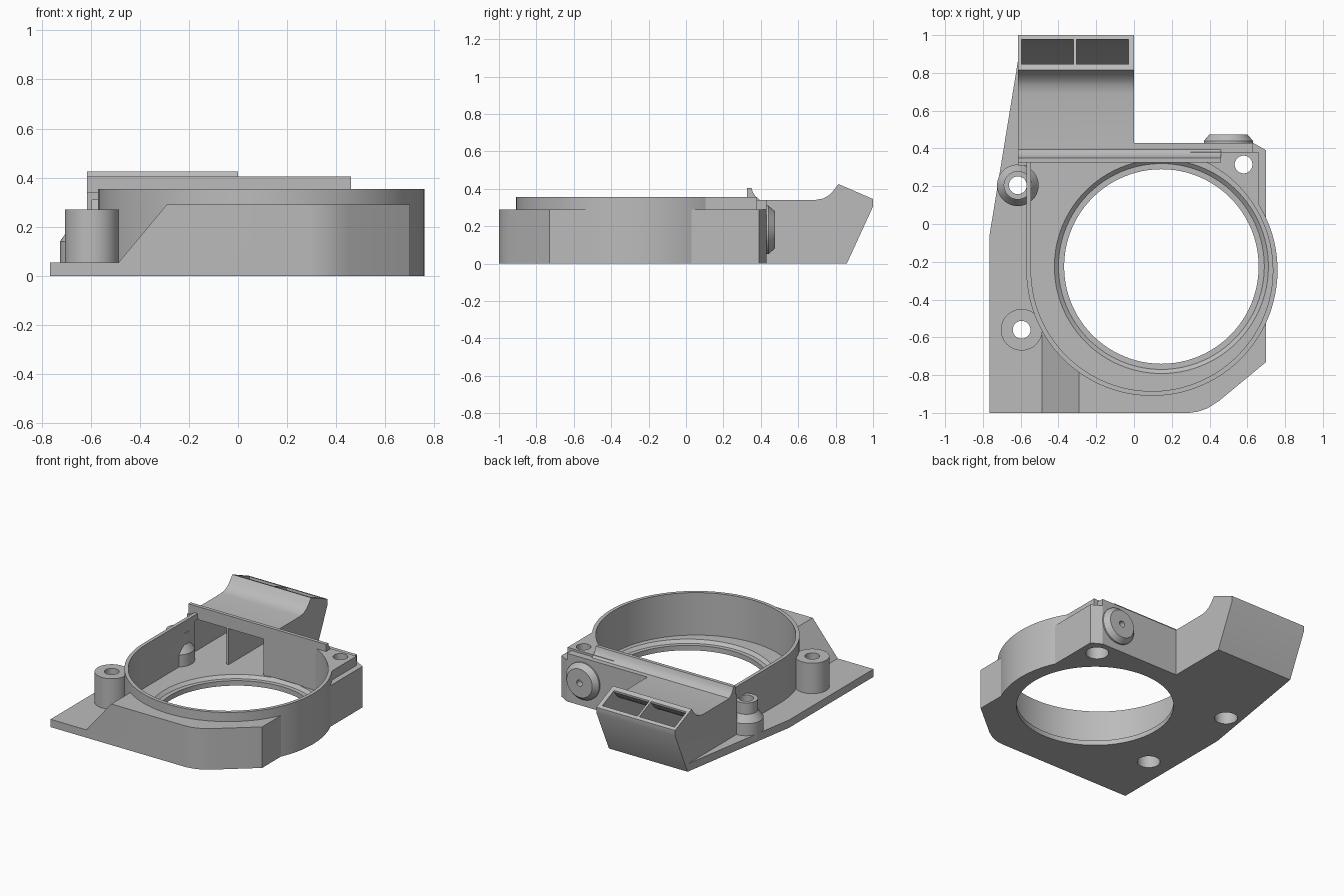
import bpy, bmesh
from math import asin, cos, sin, pi, radians
from mathutils import Matrix

cube = bpy.data.objects.get("Cube")
if cube:
    bpy.data.objects.remove(cube, do_unlink=True)

grey = bpy.data.materials.new("plastic_grey")
grey.use_nodes = True
colour = (0.5, 0.5, 0.5, 1)
grey.diffuse_color = colour
grey.node_tree.nodes["Principled BSDF"].inputs["Base Color"].default_value = colour


def finish(name, bm):
    bmesh.ops.recalc_face_normals(bm, faces=bm.faces[:])
    mesh = bpy.data.meshes.new(name)
    bm.to_mesh(mesh)
    bm.free()
    mesh.materials.append(grey)
    ob = bpy.data.objects.new(name, mesh)
    bpy.context.collection.objects.link(ob)
    return ob


def prism(name, pts, lo, hi, axis="z", top_pts=None):
    """Extrude an outline along z (xy outline) or x (yz outline)."""
    place = (lambda p, h: (p[0], p[1], h)) if axis == "z" else (lambda p, h: (h, p[0], p[1]))
    bm = bmesh.new()
    a = [bm.verts.new(place(p, lo)) for p in pts]
    b = [bm.verts.new(place(p, hi)) for p in (top_pts or pts)]
    bm.faces.new(a)
    bm.faces.new(b)
    for i in range(len(pts)):
        j = (i + 1) % len(pts)
        bm.faces.new((a[i], a[j], b[j], b[i]))
    return finish(name, bm)


def box(name, x0, x1, y0, y1, z0, z1):
    return prism(name, [(x0, y0), (x1, y0), (x1, y1), (x0, y1)], z0, z1)


def cone(name, x, y, z0, z1, r0, r1=None, n=48):
    bm = bmesh.new()
    bmesh.ops.create_cone(bm, cap_ends=True, segments=n, radius1=r0,
                          radius2=r0 if r1 is None else r1, depth=z1 - z0,
                          matrix=Matrix.Translation((x, y, (z0 + z1) / 2)))
    return finish(name, bm)


def back_cone(name, x, z, y0, y1, r0, r1):
    bm = bmesh.new()
    bmesh.ops.create_cone(bm, cap_ends=True, segments=48, radius1=r0, radius2=r1, depth=y1 - y0,
                          matrix=Matrix.Translation((x, (y0 + y1) / 2, z)) @ Matrix.Rotation(-pi / 2, 4, "X"))
    return finish(name, bm)


def combine(body, parts, op):
    for part in parts:
        part.hide_render = True
        mod = body.modifiers.new(op.lower(), "BOOLEAN")
        mod.operation, mod.solver, mod.object = op, "EXACT", part
        bpy.context.view_layer.objects.active = body
        bpy.ops.object.modifier_apply(modifier=mod.name)
        bpy.data.objects.remove(part, do_unlink=True)


def volute(r, top, n=72):
    """Round fan wall outline with a straight left side and a flat back."""
    cx, cy = 0.095, -0.245
    end = 2 * pi + asin((top - cy) / r)
    pts = [(cx + r * cos(t), cy + r * sin(t))
           for t in (pi + (end - pi) * i / n for i in range(n + 1))]
    return pts + [(cx - r, top)]


# Base plate
front_right = [(0.29, -1), (0.34, -0.993), (0.39, -0.975), (0.45, -0.937), (0.7, -0.73)]
housing = prism("blower_housing", [(-0.765, -1)] + front_right + [
    (0.7, 0.39), (0.63, 0.43), (0, 0.43), (0, 0.86), (-0.615, 0.86), (-0.765, -0.06)], 0, 0.055)

# Front block with ramp, fan wall, back corner and outlet duct
back = [(0.7, -0.3), (-0.49, -0.3)]
block = prism("front_block", [(-0.49, -1)] + front_right + back, 0.05, 0.29,
              top_pts=[(-0.29, -1)] + front_right + [back[0], (-0.29, -0.3)])
wall = prism("fan_wall", volute(0.665, 0.375), 0, 0.355)
corner = prism("corner_block", [(0.2, 0), (0.7, 0), (0.7, 0.39), (0.63, 0.43), (0.2, 0.43)], 0, 0.29)
corner_top = box("corner_top", 0.3, 0.66, 0.05, 0.38, 0.2, 0.355)
rear = box("rear_wall", -0.1, 0.63, 0.3, 0.43, 0, 0.34)
duct = prism("outlet_duct", [(0.31, 0), (0.86, 0), (1, 0.305), (1, 0.345), (0.815, 0.425),
                             (0.79, 0.392), (0.765, 0.366), (0.735, 0.348), (0.69, 0.34), (0.31, 0.34)],
             -0.615, 0, "x")
combine(housing, [block, wall, corner, corner_top, rear, duct], "UNION")

# Hollow fan chamber, inlet with stepped rim, and the two duct channels
channel = [(0.3, 0.055), (0.85, 0.055), (0.975, 0.32), (0.985, 0.5), (0.845, 0.5), (0.845, 0.4),
           (0.815, 0.362), (0.775, 0.332), (0.72, 0.312), (0.3, 0.31)]
combine(housing, [
    prism("chamber", volute(0.64, 0.33), 0.055, 0.6),
    cone("inlet", 0.145, -0.225, -0.1, 0.2, 0.515, n=96),
    cone("rim_step", 0.145, -0.225, 0.035, 0.06, 0.545, 0.572, n=96),
    prism("channel_left", channel, -0.595, -0.32, "x"),
    prism("channel_right", channel, -0.305, -0.03, "x"),
], "DIFFERENCE")

# Cross bar, screw bosses and round rear fitting
bar = prism("cross_bar", [(0.325, 0.33), (0.325, 0.405), (0.35, 0.405), (0.358, 0.38),
                          (0.372, 0.36), (0.4, 0.335)], -0.615, 0.46, "x")
combine(housing, [
    bar,
    cone("front_boss", -0.595, -0.56, 0.02, 0.27, 0.11),
    cone("side_boss_base", -0.615, 0.205, 0.02, 0.14, 0.11),
    cone("side_boss_cone", -0.615, 0.205, 0.14, 0.19, 0.11, 0.075),
    cone("side_boss_top", -0.615, 0.205, 0.15, 0.27, 0.075),
    back_cone("fitting_base", 0.5, 0.18, 0.4, 0.44, 0.13, 0.13),
    back_cone("fitting_cone", 0.5, 0.18, 0.44, 0.475, 0.13, 0.1),
], "UNION")

# Screw holes with counterbores below, and the small fitting hole
holes = [back_cone("fitting_hole", 0.5, 0.18, 0.43, 0.6, 0.022, 0.022)]
for x, y in ((-0.595, -0.56), (-0.615, 0.205), (0.58, 0.315)):
    holes.append(cone("screw_hole", x, y, -0.1, 0.6, 0.047))
    holes.append(cone("counterbore", x, y, -0.1, 0.12, 0.075))
combine(housing, holes, "DIFFERENCE")

# Smooth curved walls, crisp edges
bpy.ops.object.select_all(action="DESELECT")
housing.select_set(True)
bpy.context.view_layer.objects.active = housing
bpy.ops.object.shade_smooth_by_angle(angle=radians(25))
